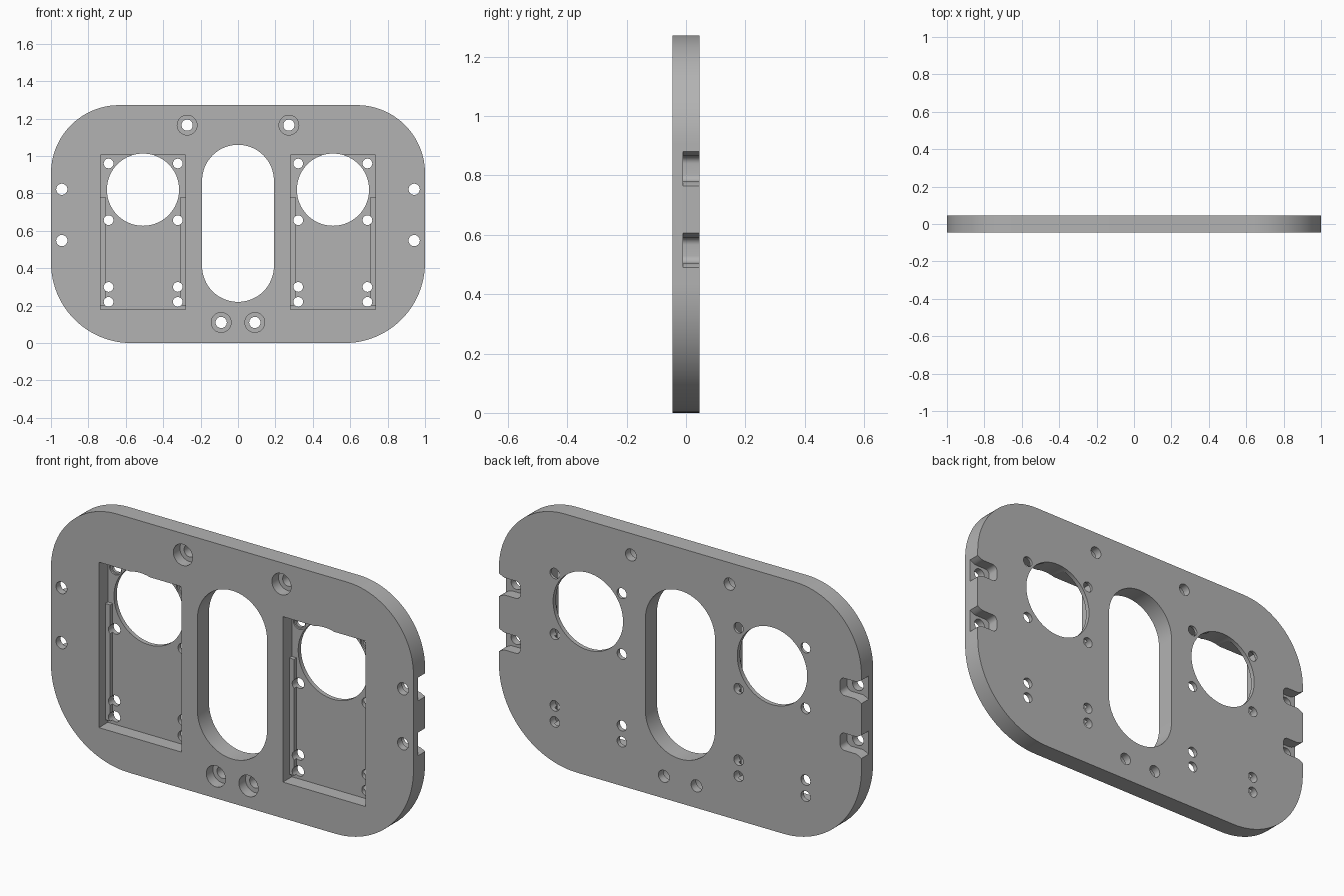
import bpy, bmesh
from math import sin, cos, pi, radians

cube = bpy.data.objects.get("Cube")
if cube:
    bpy.data.objects.remove(cube, do_unlink=True)

HALF = 0.046      # half the plate thickness
FLOOR = 0.024     # y of the pocket floor
OUT = 0.1         # y safely outside the plate

grey = bpy.data.materials.new("plain grey")
grey.use_nodes = True
colour = (0.45, 0.45, 0.45, 1)
grey.diffuse_color = colour
grey.node_tree.nodes["Principled BSDF"].inputs["Base Color"].default_value = colour


def arc(x, z, r, start, end, n):
    angles = [radians(start + (end - start) * i / n) for i in range(n + 1)]
    return [(x + r * cos(a), z + r * sin(a)) for a in angles]


def circle(x, z, r, n=32):
    return arc(x, z, r, 0, 360, n)[:-1]


def rect(x0, x1, z0, z1):
    return [(x0, z0), (x1, z0), (x1, z1), (x0, z1)]


def prism(name, outline, y0, y1):
    """Extrude an x-z outline from y0 to y1."""
    bm = bmesh.new()
    face = bm.faces.new([bm.verts.new((x, y0, z)) for x, z in outline])
    new = bmesh.ops.extrude_face_region(bm, geom=[face])["geom"]
    moved = [v for v in new if isinstance(v, bmesh.types.BMVert)]
    bmesh.ops.translate(bm, verts=moved, vec=(0, y1 - y0, 0))
    bmesh.ops.recalc_face_normals(bm, faces=bm.faces)
    mesh = bpy.data.meshes.new(name)
    bm.to_mesh(mesh)
    bm.free()
    mesh.materials.append(grey)
    obj = bpy.data.objects.new(name, mesh)
    bpy.context.collection.objects.link(obj)
    return obj


# Plate with larger lower corners
TOP, RT, RB = 1.272, 0.365, 0.43
outline = (arc(1 - RT, TOP - RT, RT, 0, 90, 24) + arc(RT - 1, TOP - RT, RT, 90, 180, 24)
           + arc(RB - 1, RB, RB, 180, 270, 24) + arc(1 - RB, RB, RB, 270, 360, 24))
plate = prism("mounting_plate", outline, -HALF, HALF)

cutters = []


def cut(name, outline, y0=-OUT, y1=OUT):
    cutters.append(prism(name, outline, y0, y1))


# Central slot
R = 0.192
cut("slot_cutter", arc(0, 1.06 - R, R, 0, 180, 32) + arc(0, 0.22 + R, R, 180, 360, 32))

for s in (-1, 1):
    def side(points):
        return [(s * x, z) for x, z in points]

    # Recessed pocket, leaving a low rail along each long side
    cut("pocket_cutter", side(rect(0.28, 0.735, 0.18, 1.005)), -OUT, 0.004)
    cut("pocket_floor_cutter", side([
        (0.28, 0.18), (0.735, 0.18), (0.735, 0.2), (0.708, 0.2), (0.708, 0.78), (0.735, 0.78),
        (0.735, 1.005), (0.28, 1.005), (0.28, 0.78), (0.307, 0.78), (0.307, 0.2), (0.28, 0.2)]),
        -OUT, FLOOR)
    cut("round_window_cutter", side(circle(0.508, 0.82, 0.193, 64)))

    # Pocket screw holes, the top pair with a shallow seat
    for x in (0.322, 0.692):
        for z in (0.22, 0.3, 0.657, 0.96):
            cut("small_hole_cutter", side(circle(x, z, 0.026, 24)))
        cut("seat_cutter", side(circle(x, 0.96, 0.034, 24)), -0.04, FLOOR + 0.008)

    # Counterbored holes above and below
    for x, z in ((0.272, 1.165), (0.09, 0.11)):
        cut("through_hole_cutter", side(circle(x, z, 0.03)))
        cut("counterbore_cutter", side(circle(x, z, 0.053)), -OUT, 0.006)

    # Edge holes with flared notches open to the side on the back
    for z in (0.822, 0.548):
        cut("edge_hole_cutter", side(circle(0.942, z, 0.03)))
        flare = arc(1, z + 0.075, 0.032, 180, 270, 8)
        top = arc(0.907, z + 0.043, 0.025, 180, 90, 8)
        top = [(x, zz - 0.025) for x, zz in top]
        top += [(0.967, z + 0.043), (0.978, z + 0.046), (0.99, z + 0.052), (1, z + 0.058),
                (1.1, z + 0.058)]
        bottom = [(x, 2 * z - zz) for x, zz in reversed(top)]
        cut("edge_notch_cutter", side(top + bottom), -0.01, OUT)

for cutter in cutters:
    mod = plate.modifiers.new(cutter.name, "BOOLEAN")
    mod.operation = "DIFFERENCE"
    mod.solver = "EXACT"
    mod.object = cutter

# Bake the cuts and drop the cutters
graph = bpy.context.evaluated_depsgraph_get()
baked = bpy.data.meshes.new_from_object(plate.evaluated_get(graph))
plate.modifiers.clear()
plate.data = baked
for cutter in cutters:
    bpy.data.objects.remove(cutter, do_unlink=True)

bpy.context.view_layer.objects.active = plate
plate.select_set(True)
bpy.ops.object.shade_smooth_by_angle(angle=radians(30))
